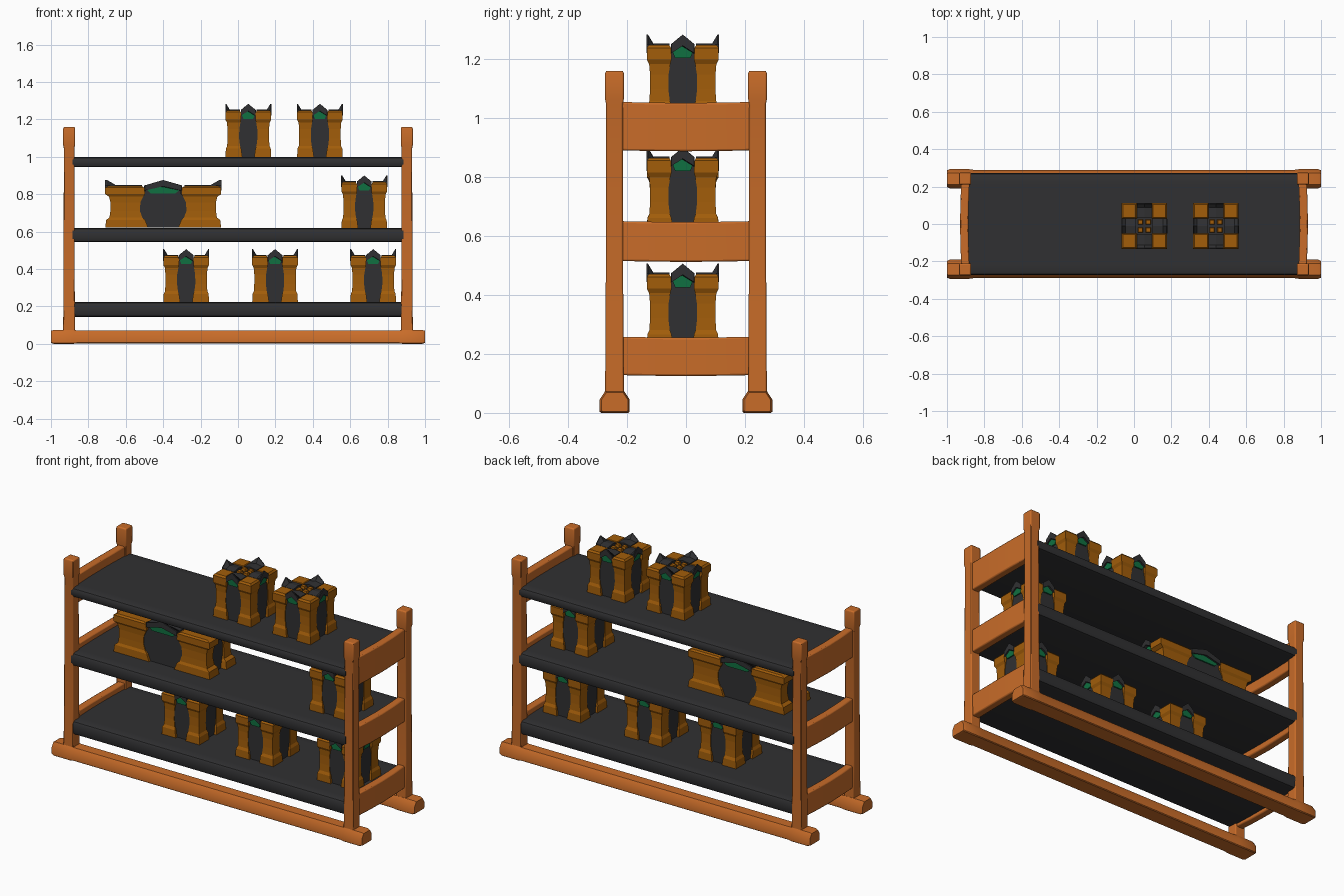
import bpy, bmesh
from mathutils import Matrix, Vector

if "Cube" in bpy.data.objects:
    bpy.data.objects.remove(bpy.data.objects["Cube"])


def material(name, rgb):
    m = bpy.data.materials.new(name)
    m.diffuse_color = (*rgb, 1)
    m.use_nodes = True
    m.node_tree.nodes["Principled BSDF"].inputs["Base Color"].default_value = m.diffuse_color
    return m


WOOD = material("orange_wood", (0.58, 0.15, 0.022))
DARK = material("dark_metal", (0.03, 0.03, 0.032))
GOLD = material("amber_armour", (0.36, 0.11, 0.003))
GREEN = material("green_inset", (0.005, 0.16, 0.052))


def loft(bm, rings, mat=0, xf=Matrix()):
    """Skin a list of equal-length point rings and cap both ends."""
    vs = [[bm.verts.new(xf @ Vector(p)) for p in r] for r in rings]
    faces = [bm.faces.new(vs[0][::-1]), bm.faces.new(vs[-1])]
    n = len(vs[0])
    for a, b in zip(vs, vs[1:]):
        for i in range(n):
            j = (i + 1) % n
            faces.append(bm.faces.new((a[i], a[j], b[j], b[i])))
    for f in faces:
        f.material_index = mat


def to_mesh(bm, name, mats):
    bmesh.ops.recalc_face_normals(bm, faces=bm.faces)
    me = bpy.data.meshes.new(name)
    bm.to_mesh(me)
    bm.free()
    for m in mats:
        me.materials.append(m)
    return me


def place(me, name, loc=(0, 0, 0), scale=(1, 1, 1)):
    ob = bpy.data.objects.new(name, me)
    bpy.context.collection.objects.link(ob)
    ob.location, ob.scale = loc, scale
    return ob


def smooth(ob):
    bpy.ops.object.select_all(action='DESELECT')
    ob.select_set(True)
    bpy.context.view_layer.objects.active = ob
    bpy.ops.object.shade_smooth_by_angle(angle=0.6)


def rect(x0, x1, y0, y1, z):
    return [(x0, y0, z), (x1, y0, z), (x1, y1, z), (x0, y1, z)]


def part(name, rings, mat, bevel=0):
    bm = bmesh.new()
    loft(bm, rings)
    ob = place(to_mesh(bm, name, [mat]), name)
    if bevel:
        b = ob.modifiers.new("bevel", 'BEVEL')
        b.width, b.segments = bevel, 2
    smooth(ob)


# Floor runners with chamfered ends, and posts with flared heads
RUNNER = [(-.051, .004), (-.046, 0), (.046, 0), (.051, .004), (.051, .045), (.032, .074), (-.032, .074), (-.051, .045)]
for s, side in ((-1, "front"), (1, "back")):
    rings = []
    for x, k in ((-1, .88), (-.985, 1), (-.88, 1), (-.86, .94), (.86, .94), (.88, 1), (.985, 1), (1, .88)):
        rings.append([(x, s * .242 + y * k, .037 + (z - .037) * k) for y, z in RUNNER])
    part(side + "_runner", rings, WOOD)
    for t, end in ((-1, "left"), (1, "right")):
        rings = []
        for z, h in ((.06, .032), (.3, .030), (1.045, .028), (1.065, .032), (1.15, .032), (1.16, .029)):
            rings.append(rect(t * .903 - h, t * .903 + h, s * .2425 - h, s * .2425 + h, z))
        part(f"{side}_{end}_post", rings, WOOD, .005)

# End rails, slightly bowed, joining front and back posts
for t, end in ((-1, "left"), (1, "right")):
    for i, (z0, z1) in enumerate(((.128, .258), (.515, .65), (.89, 1.054))):
        rings = []
        for y, o in ((-.22, 0), (-.11, .004), (0, .006), (.11, .004), (.22, 0)):
            c = t * (.902 + o)
            rings.append([(c - .022, y, z0 - o / 2), (c + .022, y, z0 - o / 2),
                          (c + .022, y, z1 - o / 2), (c - .022, y, z1 - o / 2)])
        part(f"{end}_rail_{i + 1}", rings, WOOD, .006)

# Shelves: solid planks with rounded long edges
for i, (top, d) in enumerate(((.225, .081), (.62, .076), (1.0, .056))):
    half = [(.215, -.001), (.25, -.001), (.266, -.006), (.272, -.016), (.272, -d + .016),
            (.266, -d + .004), (.25, -d)]
    prof = half + [(-y, z) for y, z in reversed(half)]
    part(f"shelf_{i + 1}", [[(x, y, top + z) for y, z in prof] for x in (-.885, .885)], DARK)

# Armoured crate, one shared mesh
bm = bmesh.new()
loft(bm, [rect(-.098, .098, -.098, .098, z) for z in (0, .24)], 0)
COLUMN = [(0, .122, .032), (.045, .12, .038), (.06, .113, .044), (.1, .111, .049), (.15, .111, .048),
          (.185, .114, .042), (.2, .122, .038), (.24, .122, .04), (.25, .114, .046)]
PANEL = [(-.033, 0), (.033, 0), (.05, .06), (.05, .16), (.038, .2), (.038, .245), (-.038, .245), (-.038, .2),
         (-.05, .16), (-.05, .06)]
INSET = [(-.026, .205), (.026, .205), (.034, .225), (0, .25), (-.034, .225)]
HOOD = [(-.04, .222), (0, .247), (.04, .222), (.04, .252), (0, .285), (-.04, .252)]
HOOD_IN = [(-.04, .228), (0, .23), (.04, .228), (.04, .248), (0, .255), (-.04, .248)]
for q in range(4):
    xf = Matrix.Rotation(q * 1.5707963, 4, 'Z')
    # corner column and lid tile
    loft(bm, [rect(i, o, i, o, z) for z, o, i in COLUMN], 1, xf)
    loft(bm, [rect(.006, .036, .006, .036, .235), rect(.01, .032, .01, .032, .254)], 1, xf)
    # face panel, green inset and pointed hood
    loft(bm, [[(x, y, z) for x, z in PANEL] for y in (-.08, -.108)], 0, xf)
    loft(bm, [[(x, y, z) for x, z in INSET] for y in (-.09, -.115)], 2, xf)
    loft(bm, [[(x, -.045, z) for x, z in HOOD_IN], [(x, -.1, z) for x, z in HOOD_IN],
              [(x, -.118, z) for x, z in HOOD], [(x * .96, -.123, z) for x, z in HOOD]], 0, xf)
crate = to_mesh(bm, "crate", [DARK, GOLD, GREEN])

# Crates on the shelves; the long one is a stretched copy
for i, (x, z) in enumerate(((-.277, .221), (.198, .221), (.723, .221),
                            (.675, .615), (.055, .998), (.438, .998))):
    place(crate, f"crate_{i + 1}", (x, -.011, z))
place(crate, "long_crate", (-.4, -.011, .622), (2.54, 1, .89))
